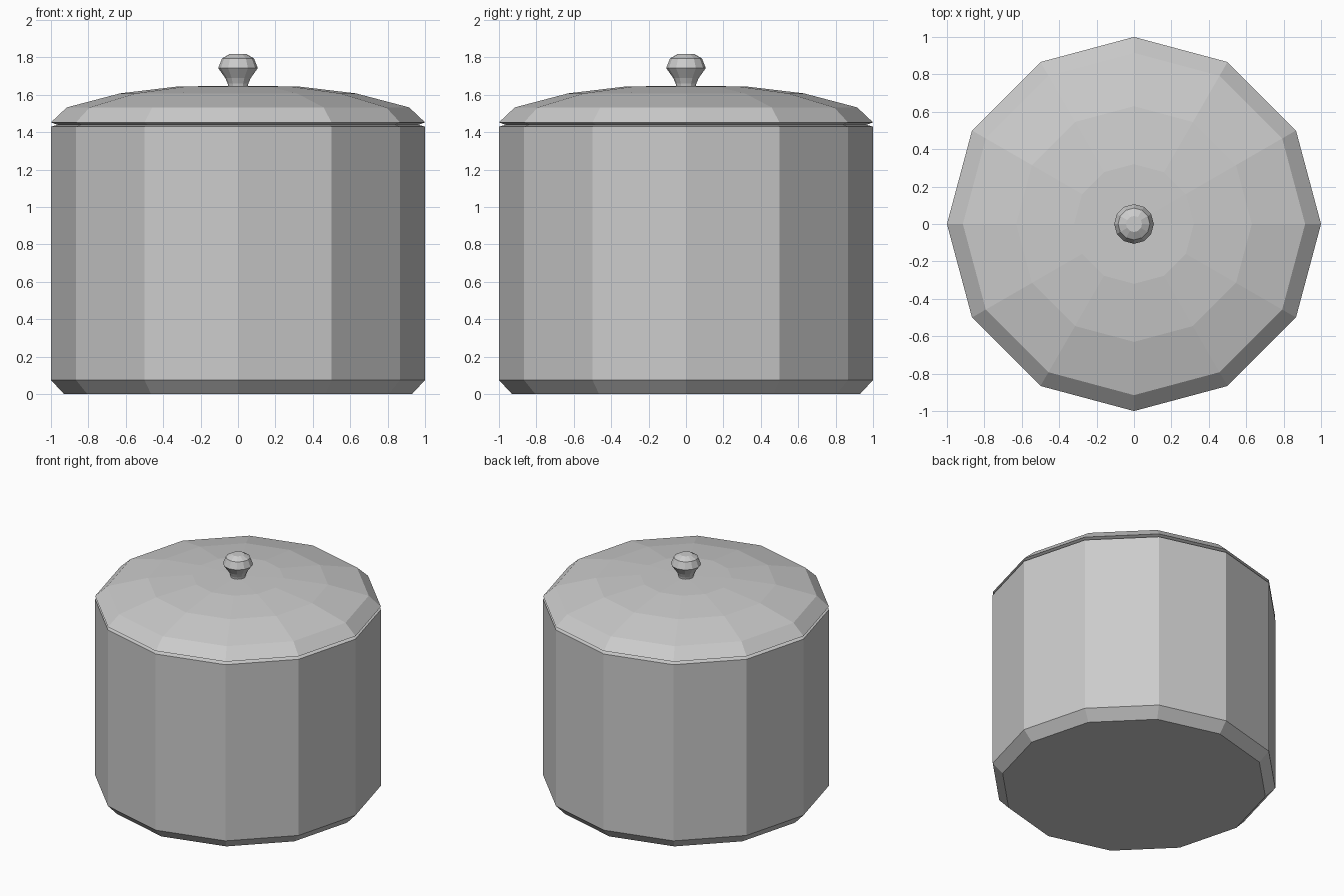
import bpy, bmesh
from math import cos, sin, pi

if "Cube" in bpy.data.objects:
    bpy.data.objects.remove(bpy.data.objects["Cube"])

SIDES = 12


def lathe(name, profile):
    """Spin (radius, z) points into a flat-shaded solid; zero radius closes to a point."""
    bm = bmesh.new()
    rings = []
    for r, z in profile:
        if r == 0:
            rings.append([bm.verts.new((0, 0, z))] * SIDES)
        else:
            rings.append([bm.verts.new((r * cos(2 * pi * i / SIDES),
                                        r * sin(2 * pi * i / SIDES), z))
                          for i in range(SIDES)])
    for low, high in zip(rings, rings[1:]):
        for i in range(SIDES):
            j = (i + 1) % SIDES
            corners = list(dict.fromkeys((low[i], low[j], high[j], high[i])))
            bm.faces.new(corners)
    bmesh.ops.recalc_face_normals(bm, faces=bm.faces)
    mesh = bpy.data.meshes.new(name)
    bm.to_mesh(mesh)
    bm.free()
    obj = bpy.data.objects.new(name, mesh)
    bpy.context.collection.objects.link(obj)
    return obj


# Hollow pot with chamfered foot and a rim sloping in under the lid
lathe("pot_body", [(0, 0), (0.93, 0), (1, 0.075), (1, 1.43), (0.965, 1.44),
                   (0.92, 1.43), (0.92, 0.08), (0, 0.08)])

# Shallow domed lid with undercut edge
lathe("lid", [(0, 1.44), (0.965, 1.44), (1, 1.453), (0.915, 1.533),
              (0.63, 1.608), (0.32, 1.645), (0, 1.648)])

# Knob on a narrow neck
lathe("lid_knob", [(0, 1.64), (0.052, 1.64), (0.055, 1.66), (0.068, 1.69),
                   (0.106, 1.743), (0.085, 1.795), (0.043, 1.819), (0, 1.819)])
